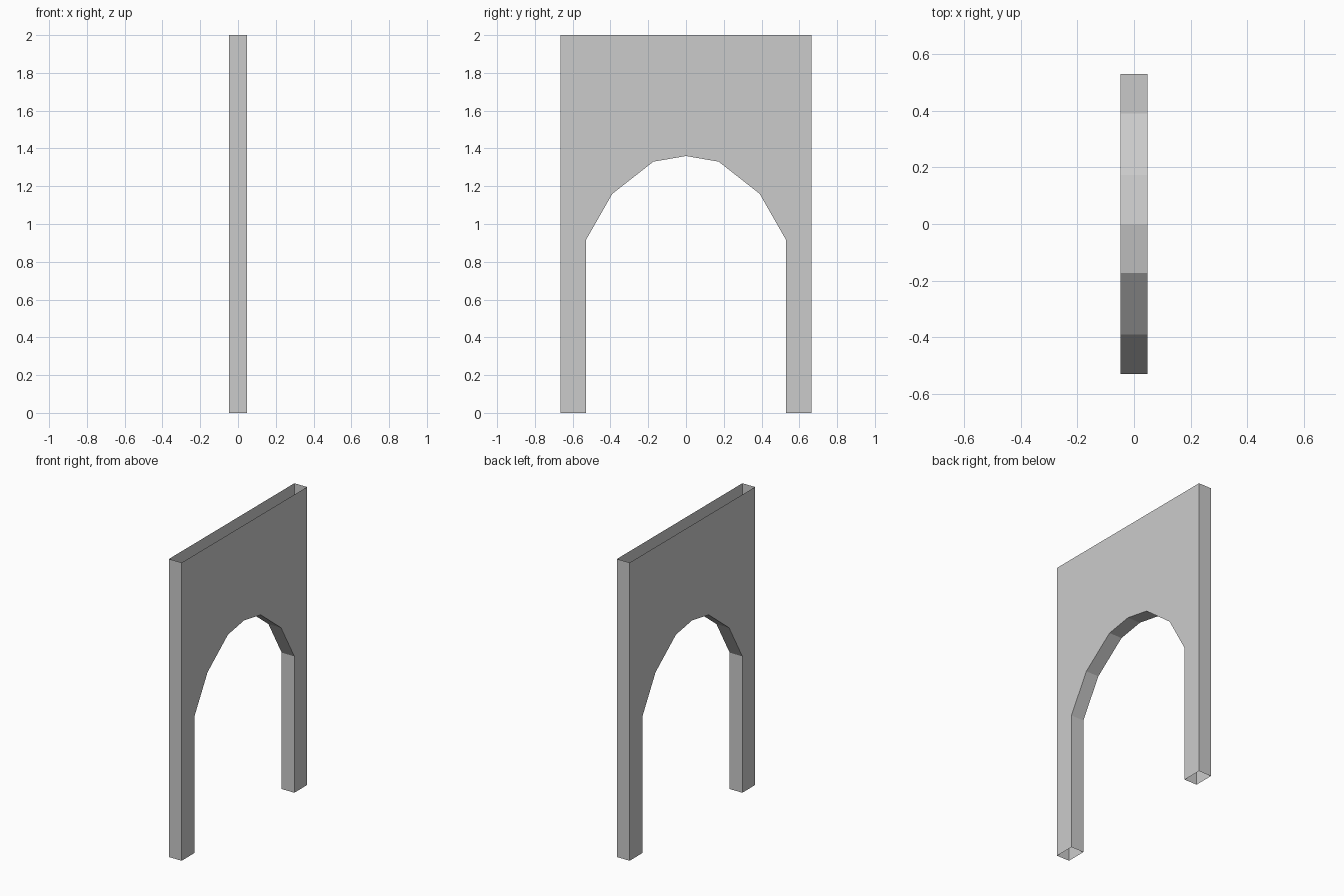
import bpy
import bmesh

cube = bpy.data.objects.get("Cube")
if cube:
    bpy.data.objects.remove(cube, do_unlink=True)

HEIGHT = 2.0
HALF_WIDTH = 0.665
HALF_DEPTH = 0.047

# Plain grey material
grey = bpy.data.materials.new("plain_grey")
grey.use_nodes = True
colour = (0.6, 0.6, 0.6, 1.0)
grey.diffuse_color = colour
grey.node_tree.nodes["Principled BSDF"].inputs["Base Color"].default_value = colour

# Half outline of the wall and its faceted arch, from top corner to arch crown
half = [(HALF_WIDTH, HEIGHT), (HALF_WIDTH, 0), (0.53, 0), (0.53, 0.915),
        (0.39, 1.16), (0.173, 1.33)]
outline = half + [(0, 1.36)] + [(-y, z) for y, z in reversed(half)]

# Extrude the outline through the wall thickness
bm = bmesh.new()
panel = bm.faces.new([bm.verts.new((-HALF_DEPTH, y, z)) for y, z in outline])
extruded = bmesh.ops.extrude_face_region(bm, geom=[panel], use_keep_orig=True)
moved = [v for v in extruded["geom"] if isinstance(v, bmesh.types.BMVert)]
bmesh.ops.translate(bm, verts=moved, vec=(2 * HALF_DEPTH, 0, 0))
bmesh.ops.recalc_face_normals(bm, faces=bm.faces)

# The wall is a hollow shell, open along its top and under both legs
open_faces = [f for f in bm.faces
              if all(v.co.z < 0.001 for v in f.verts)
              or all(v.co.z > HEIGHT - 0.001 for v in f.verts)]
bmesh.ops.delete(bm, geom=open_faces, context='FACES')

mesh = bpy.data.meshes.new("arch_wall")
bm.to_mesh(mesh)
bm.free()
mesh.materials.append(grey)
wall = bpy.data.objects.new("arch_wall", mesh)
bpy.context.collection.objects.link(wall)
